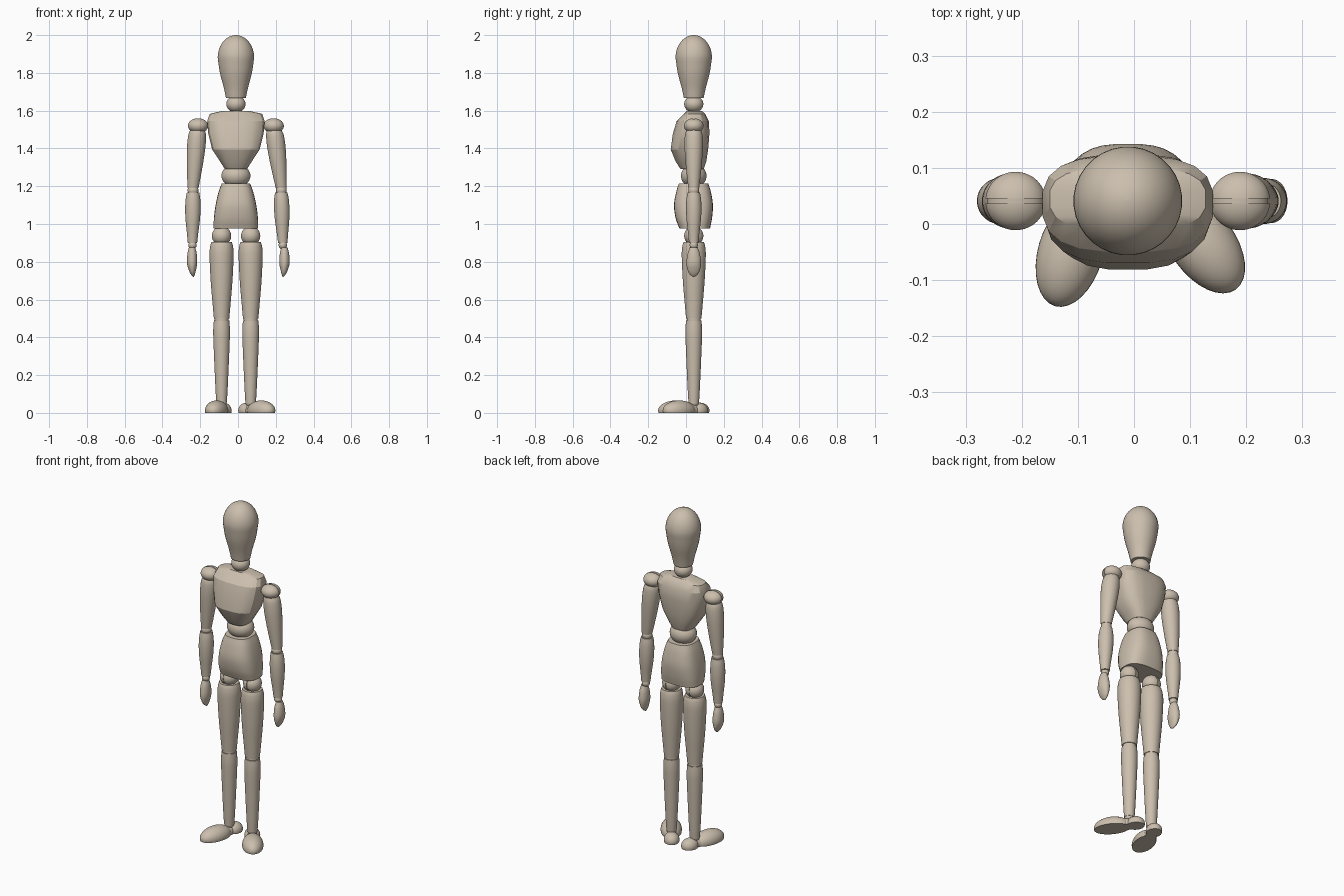
import bpy, bmesh, math
from mathutils import Vector, Matrix

if "Cube" in bpy.data.objects:
    bpy.data.objects.remove(bpy.data.objects["Cube"])

CX, CY = -0.011, 0.041          # body axis
wood = bpy.data.materials.new("pale wood")
wood.diffuse_color = (0.60, 0.52, 0.42, 1)
wood.use_nodes = True
wood.node_tree.nodes["Principled BSDF"].inputs["Base Color"].default_value = wood.diffuse_color


def finish(bm, name, angle=35):
    bmesh.ops.recalc_face_normals(bm, faces=bm.faces)
    me = bpy.data.meshes.new(name)
    bm.to_mesh(me)
    bm.free()
    me.materials.append(wood)
    ob = bpy.data.objects.new(name, me)
    bpy.context.collection.objects.link(ob)
    bpy.ops.object.select_all(action='DESELECT')
    ob.select_set(True)
    bpy.context.view_layer.objects.active = ob
    bpy.ops.object.shade_smooth_by_angle(angle=math.radians(angle))
    return ob


def smooth(rows, steps=4):
    """Catmull-Rom refinement of section rows."""
    p = [Vector(r) for r in rows]
    p = [2 * p[0] - p[1]] + p + [2 * p[-1] - p[-2]]
    out = []
    for a, b, c, d in zip(p, p[1:], p[2:], p[3:]):
        for i in range(steps):
            t = i / steps
            out.append(0.5 * (2 * b + (c - a) * t + (2 * a - 5 * b + 4 * c - d) * t * t
                              + (3 * b - a - 3 * c + d) * t ** 3))
    return out + [p[-2]]


def loft(name, rows, n=32, power=2.0, matrix=None, angle=35):
    """Rows are (z, centre x, centre y, half width x, half depth y)."""
    bm = bmesh.new()
    rings = []
    for z, x, y, rx, ry in rows:
        ring = []
        for i in range(n):
            a = 2 * math.pi * (i + 0.5) / n
            c, s = math.cos(a), math.sin(a)
            e = 2 / power
            ring.append(bm.verts.new((x + rx * math.copysign(abs(c) ** e, c),
                                      y + ry * math.copysign(abs(s) ** e, s), z)))
        rings.append(ring)
    for r, q in zip(rings, rings[1:]):
        for i in range(n):
            j = (i + 1) % n
            bm.faces.new((r[i], r[j], q[j], q[i]))
    bm.faces.new(rings[0])
    bm.faces.new(rings[-1])
    if matrix:
        bm.transform(matrix)
    return finish(bm, name, angle)


def ball(name, pos, size, slot=None):
    """Ball joint; slot 'X' or 'Y' cuts a groove around that axis."""
    rows = []
    for i in range(25):
        a = math.radians(-89 + 178 * i / 24)
        if slot and i == 12:
            rows += [(h, 0, 0, r, r) for h, r in
                     ((-.08, .997), (-.08, .93), (.08, .93), (.08, .997))]
        else:
            rows.append((math.sin(a), 0, 0, math.cos(a), math.cos(a)))
    turn = Matrix.Identity(4)
    if slot:
        turn = Matrix.Rotation(math.pi / 2, 4, 'Y' if slot == 'X' else 'X')
    loft(name, rows, 32, 2, Matrix.Translation(pos) @ Matrix.Diagonal((*size, 1)) @ turn)


def limb(name, x0, x1, profile):
    """Turned limb whose axis runs from x0 (top) to x1 (bottom)."""
    z0, z1 = profile[0][0], profile[-1][0]
    loft(name, smooth([(z, x0 + (x1 - x0) * (z0 - z) / (z0 - z1), CY, r, r)
                       for z, r in profile]))


# head and neck
head = [(z, CX, CY, r, r) for z, r in
        smooth([(1.668, .053), (1.72, .064), (1.80, .085), (1.88, .097)])]
for i in range(1, 13):
    a = math.radians(89.0 * i / 12)
    r = .097 * math.cos(a)
    head.append((1.88 + .12 * math.sin(a), CX, CY, r, r))
loft("head", head)
ball("neck", (CX, CY, 1.635), (.051, .051, .045))


def body(name, rows, n, power, angle):
    loft(name, [(z, CX, (f + b) / 2, hx, (b - f) / 2) for z, hx, f, b in rows],
         n, power, None, angle)


# chest, waist and pelvis: z, half width, front y, back y
body("chest", [(1.292, .060, -.030, .095), (1.33, .084, -.055, .108), (1.395, .127, -.082, .118),
               (1.48, .148, -.070, .125), (1.545, .153, -.050, .122), (1.583, .140, -.012, .102),
               (1.598, .075, .003, .085)], 20, 2.8, 25)
ball("waist", (CX, CY, 1.255), (.077, .068, .062))
body("pelvis", smooth([(.975, .118, -.035, .127), (1.03, .117, -.055, .138), (1.10, .108, -.064, .143),
                       (1.17, .092, -.052, .132), (1.215, .075, -.038, .118)]), 32, 2.8, 35)

# arms: shoulder, elbow, wrist, hand x
for side, sx, ex, wx, hx in (("left", -.211, -.238, -.241, -.243), ("right", .189, .229, .237, .246)):
    s = 1 if sx > 0 else -1
    ball(side + "_shoulder", (sx, CY, 1.52), (.054, .052, .040), 'Y')
    limb(side + "_upper_arm", sx + s * .003, ex, [(1.50, .038), (1.47, .047), (1.41, .049),
                                                  (1.33, .044), (1.25, .036), (1.19, .029)])
    ball(side + "_elbow", (ex, CY, 1.178), (.029, .029, .029))
    limb(side + "_forearm", ex, wx, [(1.167, .033), (1.13, .039), (1.08, .041), (1.02, .038),
                                     (.95, .030), (.90, .025)])
    ball(side + "_wrist", (wx, CY, .888), (.022, .022, .022))
    loft(side + "_hand", smooth([(.876, hx, CY, .017, .021), (.84, hx, CY, .025, .033),
                                 (.79, hx, CY, .027, .039), (.75, hx - s * .002, CY, .017, .031),
                                 (.73, hx - s * .005, CY, .009, .018),
                                 (.72, hx - s * .007, CY, .002, .003)]))


def foot(name, x, turn):
    """Flat-soled foot of overlapping domes: toes, instep and heel."""
    bm = bmesh.new()
    for along, length, width, height in ((.095, .10, .058, .054), (.02, .06, .034, .036),
                                         (-.035, .05, .043, .042)):
        m = Matrix.Translation((0, -along, .012)) @ Matrix.Diagonal((width, length, height, 1))
        bmesh.ops.create_uvsphere(bm, u_segments=32, v_segments=20, radius=1, matrix=m)
    cut = bmesh.ops.bisect_plane(bm, geom=bm.verts[:] + bm.edges[:] + bm.faces[:],
                                 plane_co=(0, 0, 0), plane_no=(0, 0, -1), clear_outer=True)
    bmesh.ops.holes_fill(bm, edges=[e for e in bm.edges if e.is_boundary])
    bm.transform(Matrix.Translation((x, CY, 0)) @ Matrix.Rotation(math.radians(turn), 4, 'Z'))
    finish(bm, name)


# legs and turned-out feet
for side, x, turn in (("left", -.087, -16), ("right", .067, 36)):
    ball(side + "_hip", (x, CY, .937), (.051, .051, .051), 'X')
    limb(side + "_thigh", x, x, [(.905, .054), (.88, .061), (.83, .064), (.70, .058),
                                 (.58, .048), (.50, .041)])
    ball(side + "_knee", (x, CY, .495), (.037, .037, .037))
    limb(side + "_shin", x, x, [(.488, .041), (.45, .044), (.40, .044), (.25, .038),
                                (.12, .032), (.055, .028)])
    ball(side + "_ankle", (x, CY, .055), (.027, .027, .027))
    foot(side + "_foot", x, turn)
